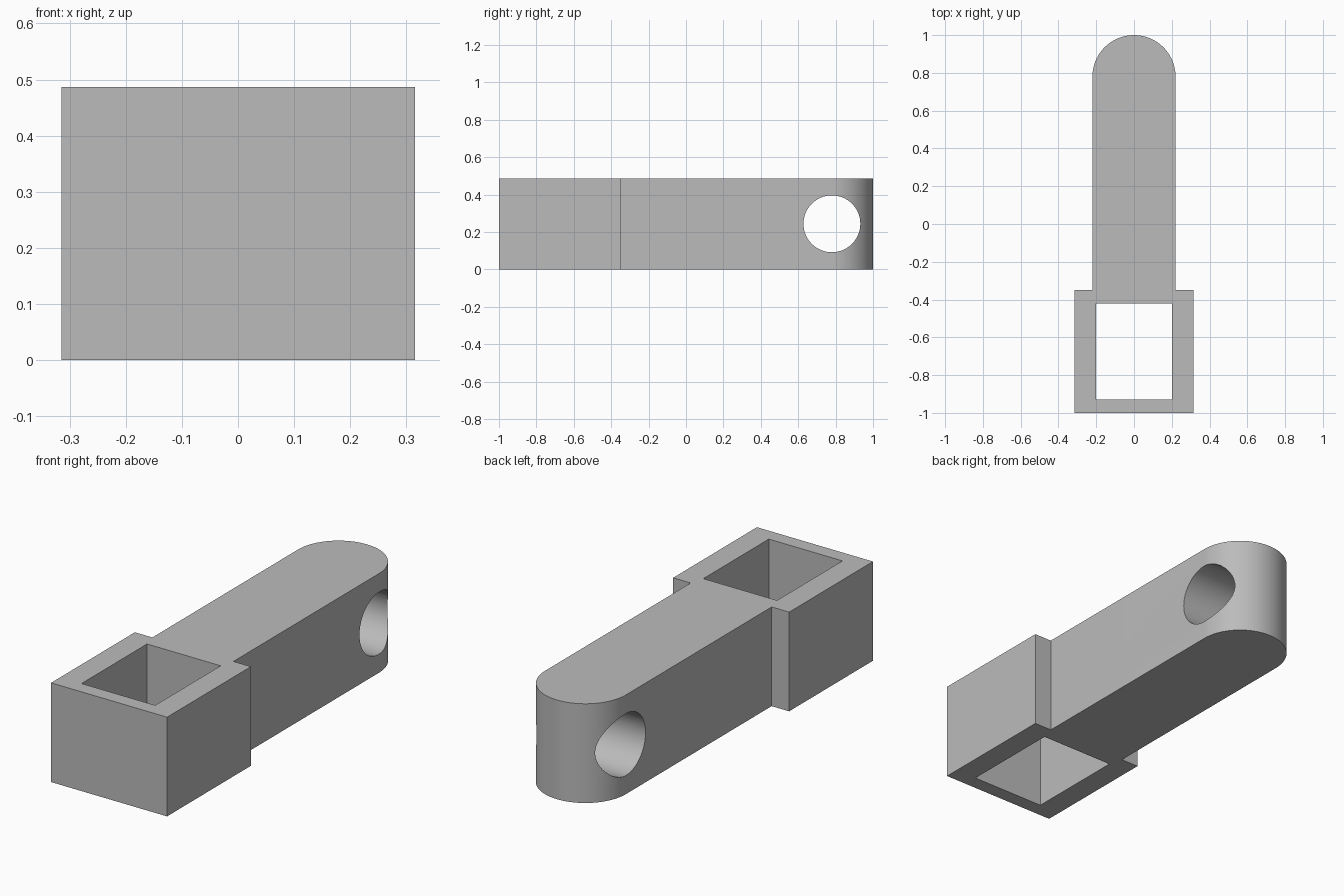
import bpy
import bmesh
from math import sin, cos, pi, radians
from mathutils import Matrix

HEIGHT = 0.487
ARM_HALF, HEAD_HALF = 0.22, 0.315
HEAD_FRONT, HEAD_BACK = -1.0, -0.35
ARC_Y = 1.0 - ARM_HALF          # centre of the rounded end
HOLE_RADIUS = 0.152
ARC_STEPS = 48

default_cube = bpy.data.objects.get("Cube")
if default_cube:
    bpy.data.objects.remove(default_cube, do_unlink=True)

grey = bpy.data.materials.new("plain grey")
grey.use_nodes = True
colour = (0.5, 0.5, 0.5, 1)
grey.diffuse_color = colour
grey.node_tree.nodes["Principled BSDF"].inputs["Base Color"].default_value = colour


def prism(name, outline, z0, z1):
    """Extrude a closed xy outline between two heights."""
    bm = bmesh.new()
    base = bm.faces.new([bm.verts.new((x, y, z0)) for x, y in outline])
    top = bmesh.ops.extrude_face_region(bm, geom=[base])["geom"]
    verts = [v for v in top if isinstance(v, bmesh.types.BMVert)]
    bmesh.ops.translate(bm, verts=verts, vec=(0, 0, z1 - z0))
    bmesh.ops.recalc_face_normals(bm, faces=bm.faces)
    mesh = bpy.data.meshes.new(name)
    bm.to_mesh(mesh)
    bm.free()
    mesh.materials.append(grey)
    obj = bpy.data.objects.new(name, mesh)
    bpy.context.collection.objects.link(obj)
    return obj


# Wide square head, narrow arm and rounded end as one outline
arc = [(ARM_HALF * cos(pi * i / ARC_STEPS), ARC_Y + ARM_HALF * sin(pi * i / ARC_STEPS))
       for i in range(ARC_STEPS + 1)]
outline = [(-ARM_HALF, HEAD_BACK), (-HEAD_HALF, HEAD_BACK), (-HEAD_HALF, HEAD_FRONT),
           (HEAD_HALF, HEAD_FRONT), (HEAD_HALF, HEAD_BACK), (ARM_HALF, HEAD_BACK)] + arc
body = prism("socket_arm", outline, 0, HEIGHT)

# Square socket through the head
socket = prism("socket_cutter", [(-0.2, -0.928), (0.2, -0.928), (0.2, -0.42), (-0.2, -0.42)],
               -0.1, HEIGHT + 0.1)

# Round cross hole through the rounded end
circle = [(HOLE_RADIUS * cos(2 * pi * i / 64), HOLE_RADIUS * sin(2 * pi * i / 64))
          for i in range(64)]
hole = prism("pin_hole_cutter", circle, -0.5, 0.5)
hole.data.transform(Matrix.Translation((0, ARC_Y, HEIGHT / 2)) @ Matrix.Rotation(pi / 2, 4, "Y"))

# Cut both openings, then keep the finished mesh
for cutter in (socket, hole):
    cutter.hide_render = True
    cut = body.modifiers.new(cutter.name, "BOOLEAN")
    cut.operation = "DIFFERENCE"
    cut.solver = "EXACT"
    cut.object = cutter
depsgraph = bpy.context.evaluated_depsgraph_get()
finished = bpy.data.meshes.new_from_object(body.evaluated_get(depsgraph))
body.modifiers.clear()
body.data = finished
for cutter in (socket, hole):
    bpy.data.objects.remove(cutter, do_unlink=True)

# Smooth the curved walls, keep the corners sharp
bpy.ops.object.select_all(action="DESELECT")
body.select_set(True)
bpy.context.view_layer.objects.active = body
bpy.ops.object.shade_smooth_by_angle(angle=radians(30))
